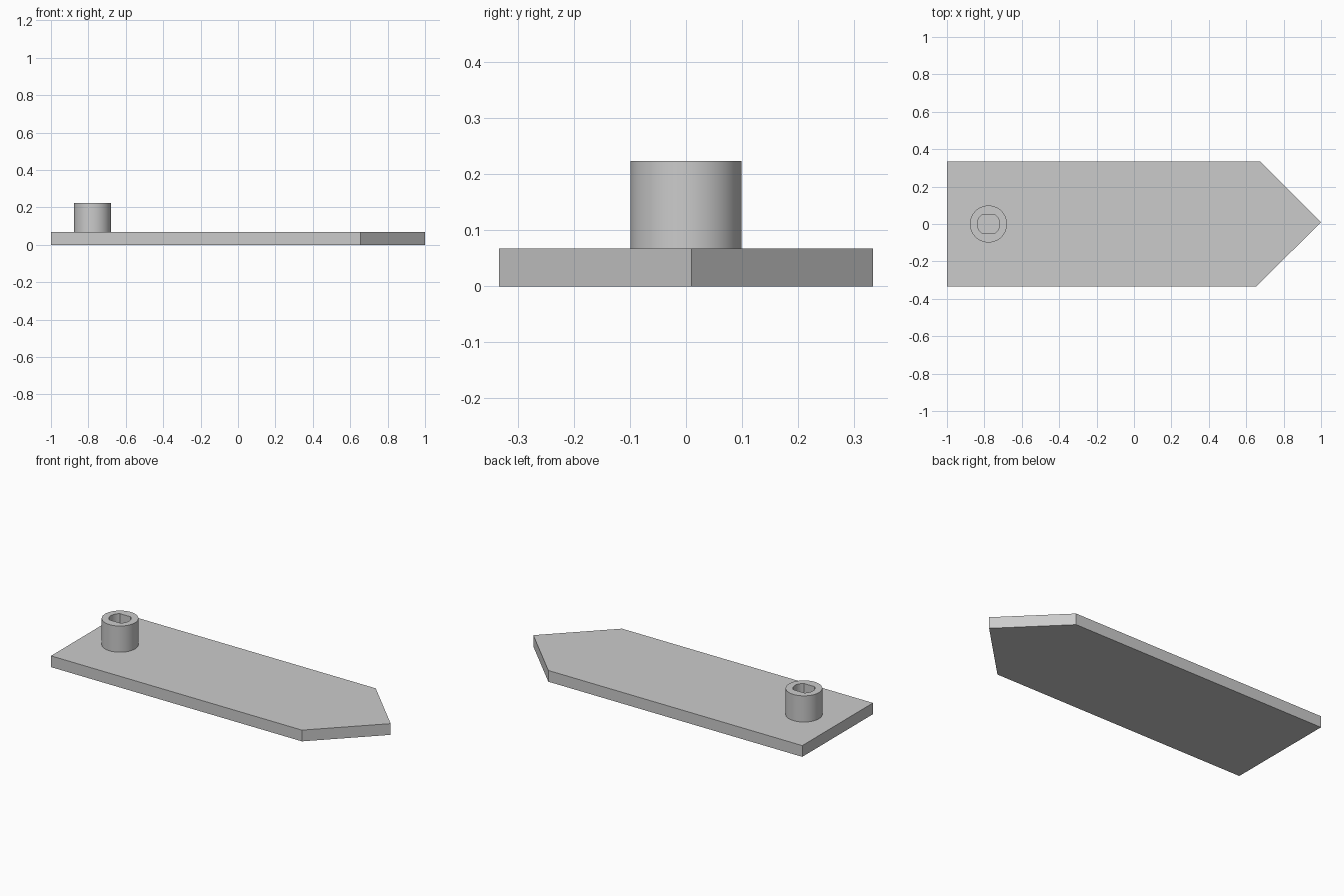
import bpy
import bmesh
import math

cube = bpy.data.objects.get("Cube")
if cube:
    bpy.data.objects.remove(cube, do_unlink=True)

PLATE_TOP = 0.067
BOSS_TOP = 0.223
BOSS_X = -0.778

grey = bpy.data.materials.new("plain grey")
grey.use_nodes = True
colour = (0.6, 0.6, 0.6, 1)
grey.diffuse_color = colour
grey.node_tree.nodes["Principled BSDF"].inputs["Base Color"].default_value = colour


def finish(bm, name):
    bmesh.ops.recalc_face_normals(bm, faces=bm.faces)
    mesh = bpy.data.meshes.new(name)
    bm.to_mesh(mesh)
    bm.free()
    mesh.materials.append(grey)
    obj = bpy.data.objects.new(name, mesh)
    bpy.context.collection.objects.link(obj)
    return obj


# Flat plate with a pointed end, extruded from its outline
outline = [(-1, -0.333), (0.655, -0.333), (1, 0.01), (0.675, 0.333), (-1, 0.333)]
bm = bmesh.new()
base = bm.faces.new([bm.verts.new((x, y, 0)) for x, y in outline])
top = bmesh.ops.extrude_face_region(bm, geom=[base], use_keep_orig=True)
bmesh.ops.translate(bm, vec=(0, 0, PLATE_TOP),
                    verts=[v for v in top["geom"] if isinstance(v, bmesh.types.BMVert)])
finish(bm, "pointed_plate")


# Round boss with a double-flat socket that reaches down to the plate
def loop(bm, radius, flat, z, count=80):
    verts = []
    for i in range(count):
        a = math.tau * i / count
        y = max(-flat, min(flat, radius * math.sin(a)))
        verts.append(bm.verts.new((BOSS_X + radius * math.cos(a), y, z)))
    return verts


bm = bmesh.new()
R, BORE = 0.099, 0.06
FLAT = BORE * math.sin(math.radians(54))
rings = [loop(bm, R, R, PLATE_TOP), loop(bm, R, R, BOSS_TOP),
         loop(bm, BORE, FLAT, BOSS_TOP), loop(bm, BORE, FLAT, PLATE_TOP)]
for low, high in zip(rings, rings[1:]):
    for i in range(len(low)):
        j = (i + 1) % len(low)
        bm.faces.new((low[i], low[j], high[j], high[i]))
boss = finish(bm, "socket_boss")

bpy.ops.object.select_all(action="DESELECT")
boss.select_set(True)
bpy.context.view_layer.objects.active = boss
bpy.ops.object.shade_smooth_by_angle(angle=math.radians(30))
